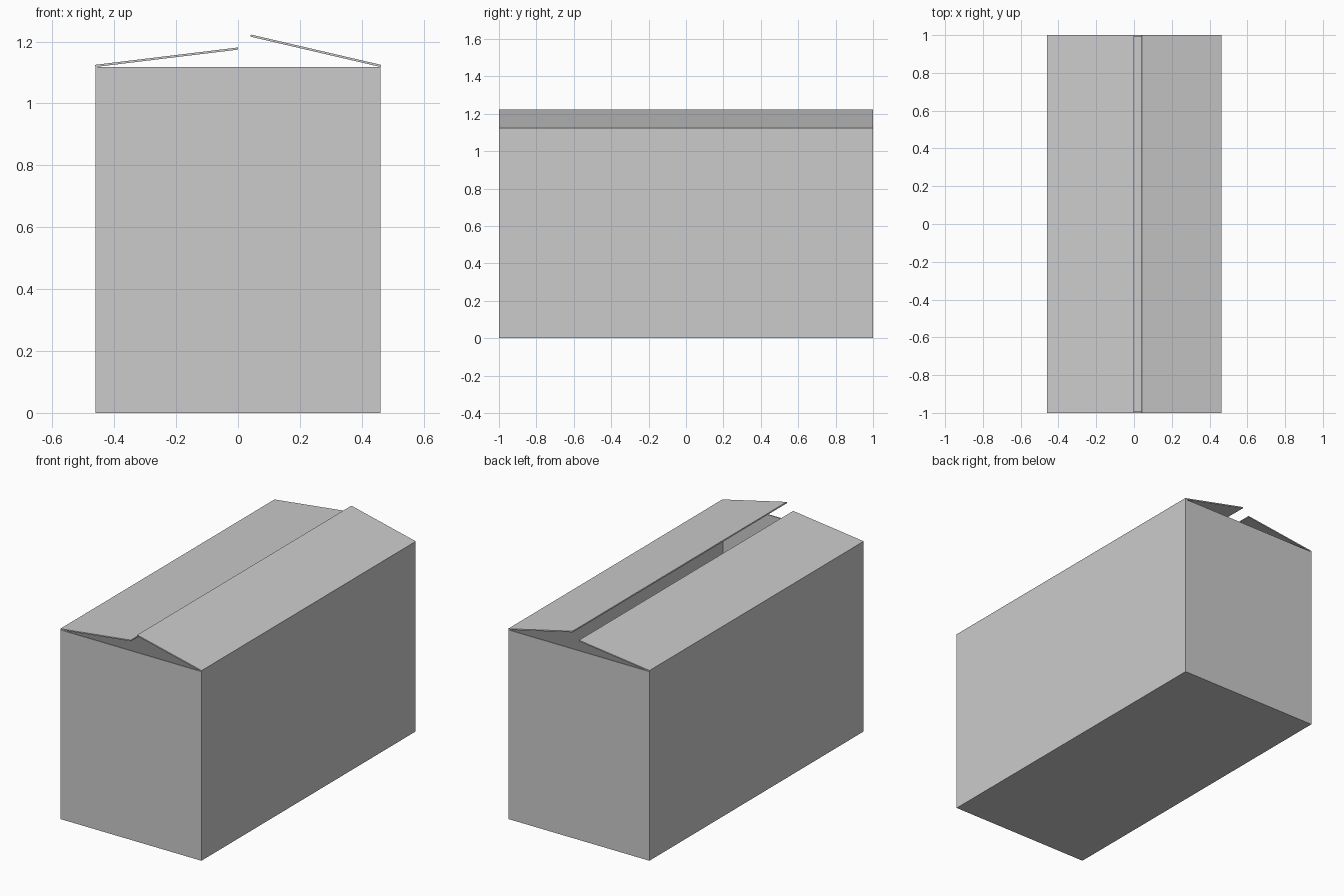
import bpy
import bmesh
from mathutils import Vector

cube = bpy.data.objects.get("Cube")
if cube:
    bpy.data.objects.remove(cube, do_unlink=True)

HALF_W, HALF_L, HEIGHT = 0.461, 1.0, 1.118
BOARD = 0.007

# Single card colour
card = bpy.data.materials.new("grey card")
card.use_nodes = True
card.diffuse_color = (0.6, 0.6, 0.6, 1)
bsdf = card.node_tree.nodes["Principled BSDF"]
bsdf.inputs["Base Color"].default_value = card.diffuse_color
bsdf.inputs["Roughness"].default_value = 0.8


def add_object(name, bm):
    bmesh.ops.recalc_face_normals(bm, faces=bm.faces)
    mesh = bpy.data.meshes.new(name)
    bm.to_mesh(mesh)
    bm.free()
    mesh.materials.append(card)
    obj = bpy.data.objects.new(name, mesh)
    bpy.context.collection.objects.link(obj)
    return obj


# Open box with thin walls
bm = bmesh.new()
bmesh.ops.create_cube(bm, size=1)
bmesh.ops.scale(bm, vec=(2 * HALF_W, 2 * HALF_L, HEIGHT), verts=bm.verts)
bmesh.ops.translate(bm, vec=(0, 0, HEIGHT / 2), verts=bm.verts)
bm.normal_update()
lid = [f for f in bm.faces if f.normal.z > 0.5]
bmesh.ops.delete(bm, geom=lid, context='FACES_ONLY')
box = add_object("box_body", bm)
walls = box.modifiers.new("wall_thickness", 'SOLIDIFY')
walls.thickness = BOARD
walls.offset = -1
walls.use_even_offset = True


def add_flap(name, hinge, tip):
    """Thin board from hinge to tip (x, z), running the length of the box."""
    hinge, tip = Vector(hinge), Vector(tip)
    along = (tip - hinge).normalized()
    up = Vector((-along.y, along.x))
    if up.y < 0:
        up.negate()
    up *= BOARD
    bm = bmesh.new()
    profile = [hinge, tip, tip + up, hinge + up]
    face = bm.faces.new([bm.verts.new((p.x, -HALF_L, p.y)) for p in profile])
    end = bmesh.ops.extrude_face_region(bm, geom=[face])
    verts = [v for v in end["geom"] if isinstance(v, bmesh.types.BMVert)]
    bmesh.ops.translate(bm, vec=(0, 2 * HALF_L, 0), verts=verts)
    return add_object(name, bm)


# Two long flaps, raised to different heights
add_flap("right_flap", (-HALF_W, HEIGHT), (0, 1.174))
add_flap("left_flap", (HALF_W, HEIGHT), (0.04, 1.216))
